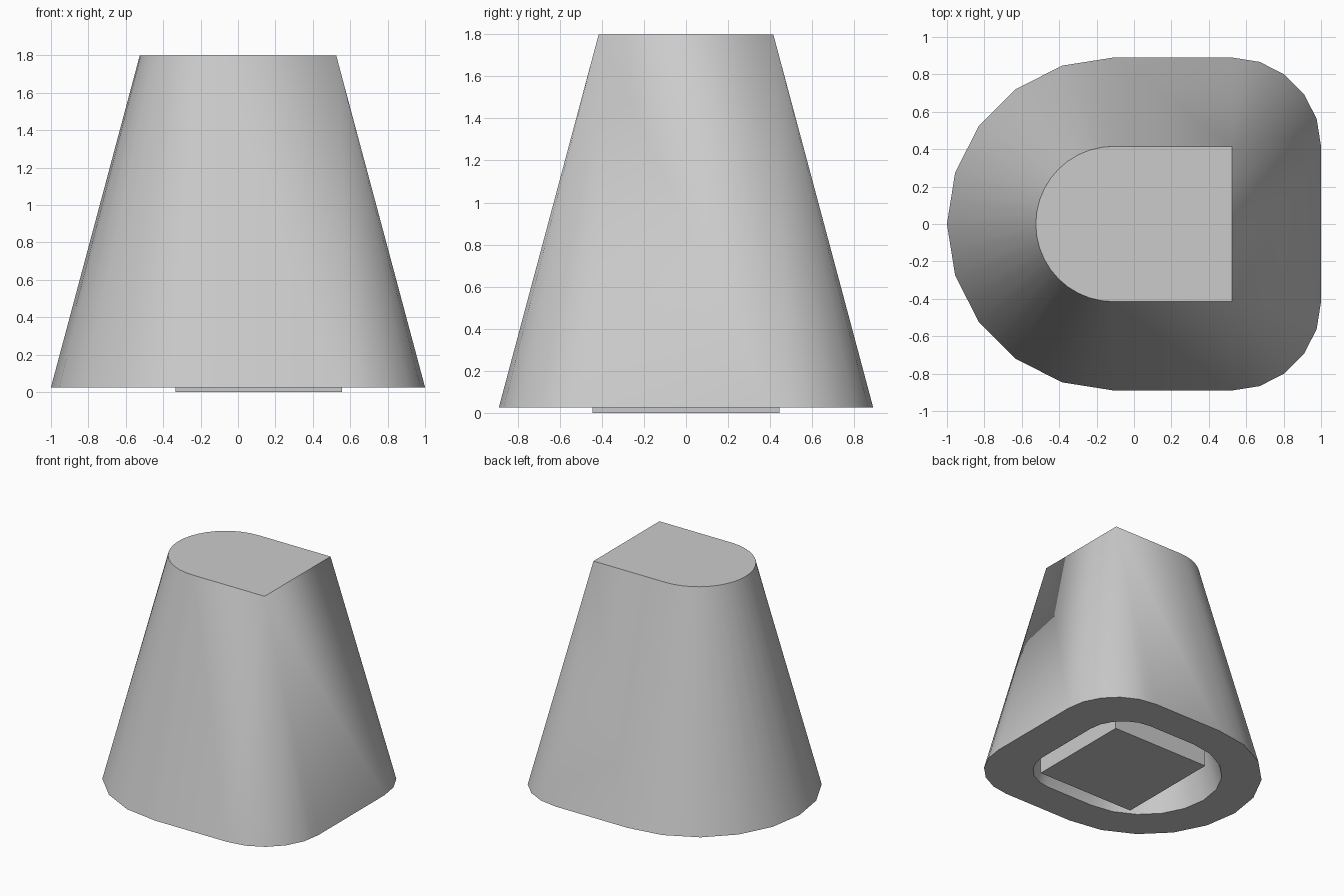
import bpy, bmesh
from math import cos, sin, pi

cube = bpy.data.objects.get("Cube")
if cube:
    bpy.data.objects.remove(cube)

grey = bpy.data.materials.new("plain grey")
grey.use_nodes = True
colour = (0.6, 0.6, 0.6, 1)
grey.diffuse_color = colour
grey.node_tree.nodes["Principled BSDF"].inputs["Base Color"].default_value = colour

BASE_Z, TOP_Z, FLARE = 0.025, 1.8, 0.475
SEG = 10  # segments per quarter turn


def d_outline(grow, coarse):
    """D shape: two corners at +x, half circle at -x, pushed out by grow."""
    arcs = [(0.525, 0.415, grow, 0, 1), (-0.11, 0, 0.415 + grow, 1, 2),
            (0.525, -0.415, grow, 3, 1)]
    pts = []
    for cx, cy, r, start, quarters in arcs:
        arc = []
        for i in range(SEG * quarters + 1):
            a = (start + i / SEG) * pi / 2
            arc.append((cx + r * cos(a), cy + r * sin(a)))
        if coarse:  # wide end has half the sides: midpoints lie on the chords
            for i in range(1, len(arc), 2):
                arc[i] = tuple((p + q) / 2 for p, q in zip(arc[i - 1], arc[i + 1]))
        pts += arc
    return pts


def finish(bm, name):
    mesh = bpy.data.meshes.new(name)
    bmesh.ops.remove_doubles(bm, verts=bm.verts, dist=0.0005)
    bmesh.ops.recalc_face_normals(bm, faces=bm.faces)
    bm.to_mesh(mesh)
    bm.free()
    obj = bpy.data.objects.new(name, mesh)
    mesh.materials.append(grey)
    bpy.context.collection.objects.link(obj)
    return obj


# Tapered hollow body: top, outer wall, base rim, cavity wall, cavity ceiling
wide, narrow = d_outline(FLARE, True), d_outline(0, False)
CAVITY = 0.68


def shrink(outline):
    return [(x * CAVITY - 0.01, y * CAVITY) for x, y in outline]


levels = [(narrow, TOP_Z), (wide, BASE_Z),
          (shrink(wide), BASE_Z), (shrink(narrow), TOP_Z * CAVITY)]
bm = bmesh.new()
rings = [[bm.verts.new((x, y, z)) for x, y in pts] for pts, z in levels]
for upper, lower in zip(rings, rings[1:]):
    for i in range(len(upper)):
        j = (i + 1) % len(upper)
        bm.faces.new((upper[i], lower[i], lower[j], upper[j]))
bm.faces.new(rings[0])
bm.faces.new(rings[-1])
body = finish(bm, "body")

# Square post inside the cavity, standing just proud of the rim
bm = bmesh.new()
bmesh.ops.create_cube(bm, size=1)
bmesh.ops.scale(bm, vec=(0.89, 0.89, 1.1), verts=bm.verts)
bmesh.ops.translate(bm, vec=(0.11, 0, 0.55), verts=bm.verts)
finish(bm, "inner_post")

# Smooth walls, sharp rims
bpy.ops.object.select_all(action='DESELECT')
body.select_set(True)
bpy.context.view_layer.objects.active = body
bpy.ops.object.shade_smooth_by_angle(angle=pi / 6)
